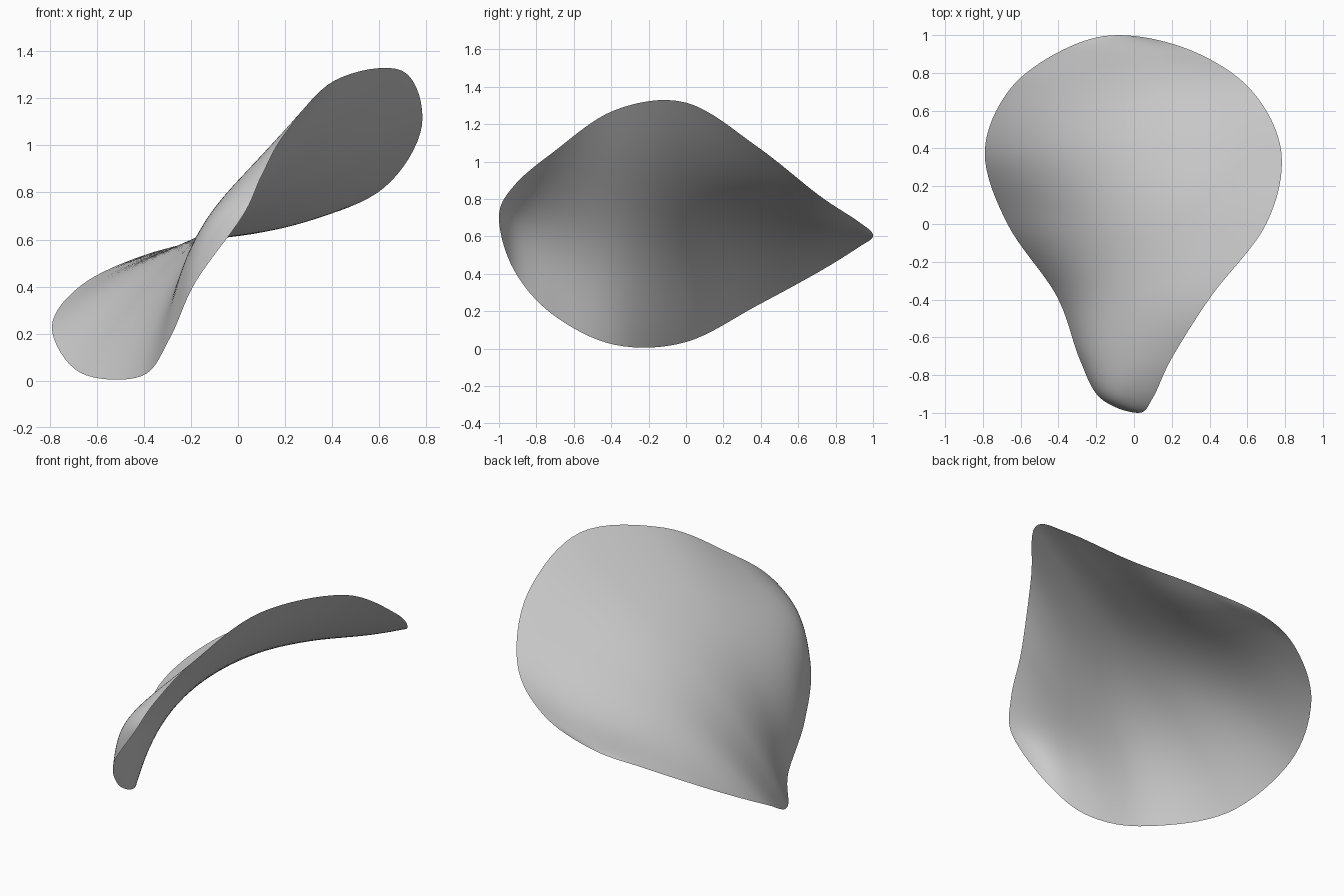
import bpy, bmesh, math
from mathutils import Vector

cube = bpy.data.objects.get("Cube")
if cube:
    bpy.data.objects.remove(cube)

# Rim of the petal: up the low side from the front tip, back down the high side
RIM = [Vector(p) for p in (
    (.02, -1, .7), (-.18, -.92, .42), (-.29, -.71, .18), (-.41, -.38, .02),
    (-.67, 0, .035), (-.79, .38, .23), (-.66, .71, .41), (-.38, .92, .54),
    (-.08, 1, .605), (.3, .92, .68), (.62, .71, .82), (.78, .38, 1.08),
    (.7, 0, 1.315), (.41, -.38, 1.275), (.2, -.71, 1.05), (.1, -.92, .87))]
STEPS = 8            # samples between rim points
COLUMNS = 48         # samples across the petal
ROWS = STEPS * len(RIM) // 2


def rim_point(k):
    """Closed smooth spline through the rim points."""
    i, t = divmod(k / STEPS, 1)
    a, b, c, d = (RIM[(int(i) + j) % len(RIM)] for j in (-1, 0, 1, 2))
    return b + (c - a) * t / 2 + (a - b * 2.5 + c * 2 - d / 2) * t**2 \
        + ((b - c) * 1.5 + (d - a) / 2) * t**3


def section(row):
    """Cross-section between the rim sides: arched in front, wavy at the back."""
    low, high = rim_point(row), rim_point(-row)
    chord = high - low
    normal = Vector((-chord.z, 0, chord.x)).normalized()
    u = row / ROWS
    swell = max(0, math.sin(math.pi * u))
    arch = .45 * swell**1.5 * (1 - u)**3
    wave = .07 * swell**2 * u
    for col in range(COLUMNS + 1):
        t = (1 - math.cos(math.pi * col / COLUMNS)) / 2
        lift = arch * math.sin(math.pi * t) + wave * math.sin(math.tau * t)
        yield low + chord * t + normal * lift


# Petal sheet
bm = bmesh.new()
grid = [[bm.verts.new(p) for p in section(r)] for r in range(ROWS + 1)]
for near, far in zip(grid, grid[1:]):
    for c in range(COLUMNS):
        bm.faces.new((near[c], near[c + 1], far[c + 1], far[c]))
bmesh.ops.remove_doubles(bm, verts=bm.verts, dist=.0005)
for face in bm.faces:
    face.smooth = True
mesh = bpy.data.meshes.new("petal")
bm.to_mesh(mesh)
bm.free()
petal = bpy.data.objects.new("petal", mesh)
bpy.context.collection.objects.link(petal)

# Plain grey
grey = bpy.data.materials.new("light_grey")
grey.use_nodes = True
colour = (.6, .6, .6, 1)
grey.diffuse_color = colour
grey.node_tree.nodes["Principled BSDF"].inputs["Base Color"].default_value = colour
mesh.materials.append(grey)
